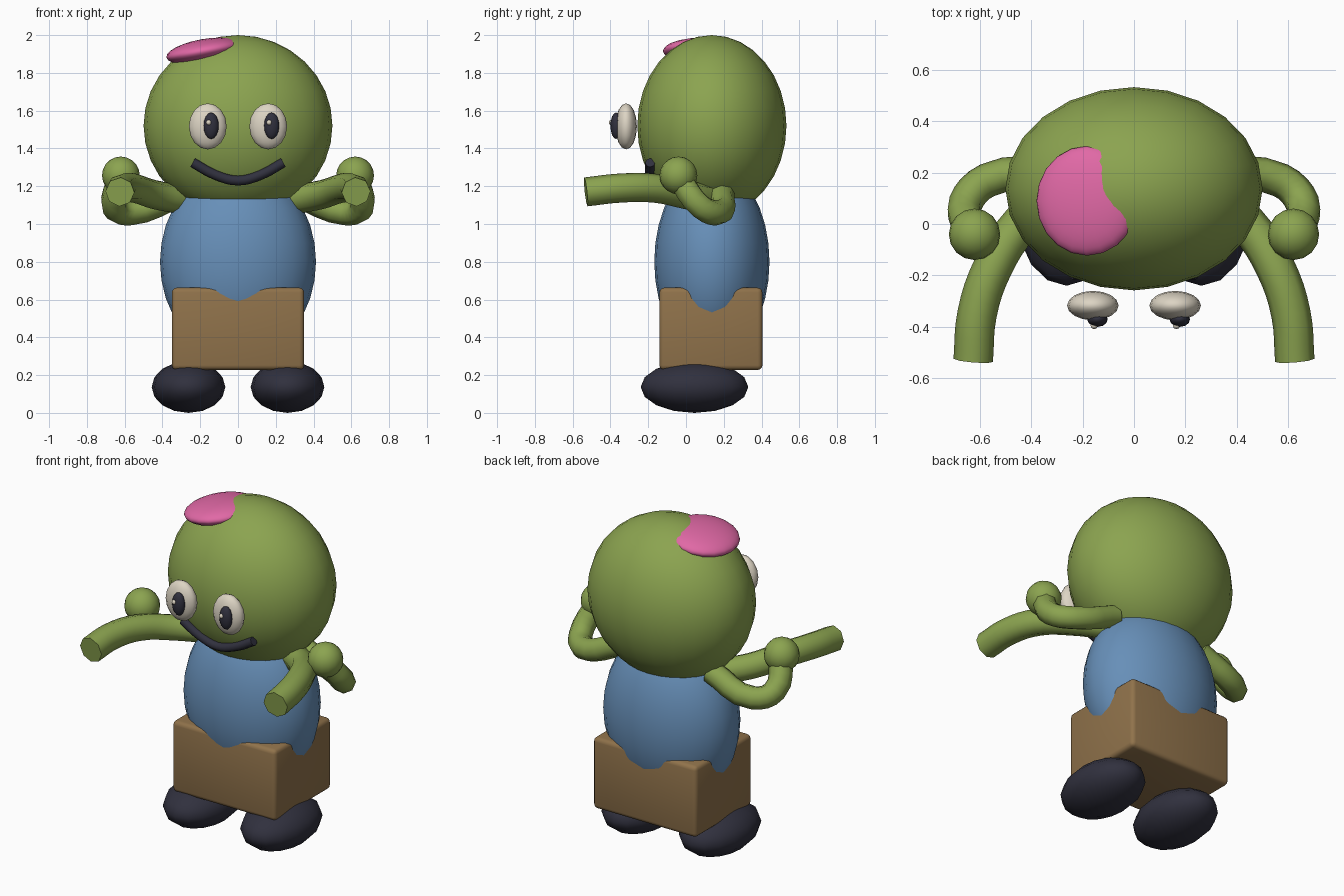
import bpy, math

if "Cube" in bpy.data.objects:
    bpy.data.objects.remove(bpy.data.objects["Cube"])


def material(name, rgb):
    m = bpy.data.materials.new(name)
    m.diffuse_color = (*rgb, 1.0)
    m.use_nodes = True
    m.node_tree.nodes["Principled BSDF"].inputs["Base Color"].default_value = m.diffuse_color
    return m


GREEN = material("skin green", (0.26, 0.37, 0.08))
BLUE = material("shirt blue", (0.135, 0.275, 0.48))
BROWN = material("trouser brown", (0.28, 0.17, 0.07))
DARK = material("dark navy", (0.03, 0.03, 0.048))
WHITE = material("eye cream", (0.72, 0.66, 0.55))
PINK = material("brain pink", (0.75, 0.14, 0.38))


def finish(name, mat, angle=60):
    ob = bpy.context.object
    ob.name = name
    ob.data.materials.clear()
    ob.data.materials.append(mat)
    bpy.ops.object.shade_smooth_by_angle(angle=math.radians(angle))
    return ob


def ellipsoid(name, mat, centre, radii, segments=16, rings=8, rot=(0, 0, 0)):
    bpy.ops.mesh.primitive_uv_sphere_add(segments=segments, ring_count=rings,
                                         location=centre, rotation=rot)
    bpy.context.object.scale = radii
    return finish(name, mat)


def tube(name, mat, points, radius, bevel_res=2):
    cu = bpy.data.curves.new(name, "CURVE")
    cu.dimensions = "3D"
    cu.bevel_depth = radius
    cu.bevel_resolution = bevel_res
    cu.resolution_u = 4
    cu.use_fill_caps = True
    sp = cu.splines.new("BEZIER")
    sp.bezier_points.add(len(points) - 1)
    for bp, p in zip(sp.bezier_points, points):
        bp.co = p
        bp.handle_left_type = bp.handle_right_type = "AUTO"
    ob = bpy.data.objects.new(name, cu)
    bpy.context.collection.objects.link(ob)
    bpy.ops.object.select_all(action="DESELECT")
    bpy.context.view_layer.objects.active = ob
    ob.select_set(True)
    bpy.ops.object.convert(target="MESH")
    return finish(name, mat)


# Head, shirt and exposed brain
ellipsoid("head", GREEN, (0, 0.137, 1.52), (0.5, 0.395, 0.48), 24, 16)
ellipsoid("shirt", BLUE, (0, 0.137, 0.8), (0.413, 0.305, 0.51), 24, 16)
ellipsoid("brain", PINK, (-0.182, 0.09, 1.916), (0.2, 0.213, 0.063), 20, 12,
          (0, math.radians(-10), 0))

# Boxy trousers with rounded edges
bpy.ops.mesh.primitive_cube_add(size=1, location=(0, 0.132, 0.445))
box = bpy.context.object
box.scale = (0.7, 0.545, 0.435)
bpy.ops.object.transform_apply(location=False, rotation=False, scale=True)
bev = box.modifiers.new("rounded", "BEVEL")
bev.width = 0.025
bev.segments = 3
bpy.ops.object.modifier_apply(modifier=bev.name)
finish("trousers", BROWN, 40)

# Mouth
tube("mouth", DARK, [(-0.24, -0.19, 1.325), (-0.12, -0.19, 1.26),
                     (0, -0.19, 1.23), (0.12, -0.19, 1.26),
                     (0.24, -0.19, 1.325)], 0.026)

for side, s in (("left", -1), ("right", 1)):
    # Feet
    ellipsoid(side + "_foot", DARK, (0.262 * s, 0.045, 0.137),
              (0.195, 0.285, 0.137))

    # Eyes, with pupils looking slightly to one side
    x = 0.16 * s
    ellipsoid(side + "_eye", WHITE, (x, -0.317, 1.517), (0.1, 0.057, 0.122))
    ellipsoid(side + "_pupil", DARK, (x + 0.018, -0.37, 1.52),
              (0.04, 0.03, 0.07), 12, 8)
    ellipsoid(side + "_eye_glint", WHITE, (x + 0.005, -0.395, 1.537),
              (0.014, 0.014, 0.014), 8, 6)

    # Arm reaching forward
    tube(side + "_front_arm", GREEN,
         [(-s * -0.3, 0.12, 1.13), (0.44 * s, 0.0, 1.155),
          (0.55 * s, -0.17, 1.19), (0.61 * s, -0.35, 1.19),
          (0.625 * s, -0.53, 1.17)], 0.077)

    # Bent arm ending in a round fist
    tube(side + "_bent_arm", GREEN,
         [(0.3 * s, 0.19, 1.16), (0.57 * s, 0.17, 1.06),
          (0.655 * s, 0.08, 1.09), (0.62 * s, -0.04, 1.25)], 0.067)
    ellipsoid(side + "_fist", GREEN, (0.62 * s, -0.04, 1.257),
              (0.1, 0.1, 0.1), 16, 10)
